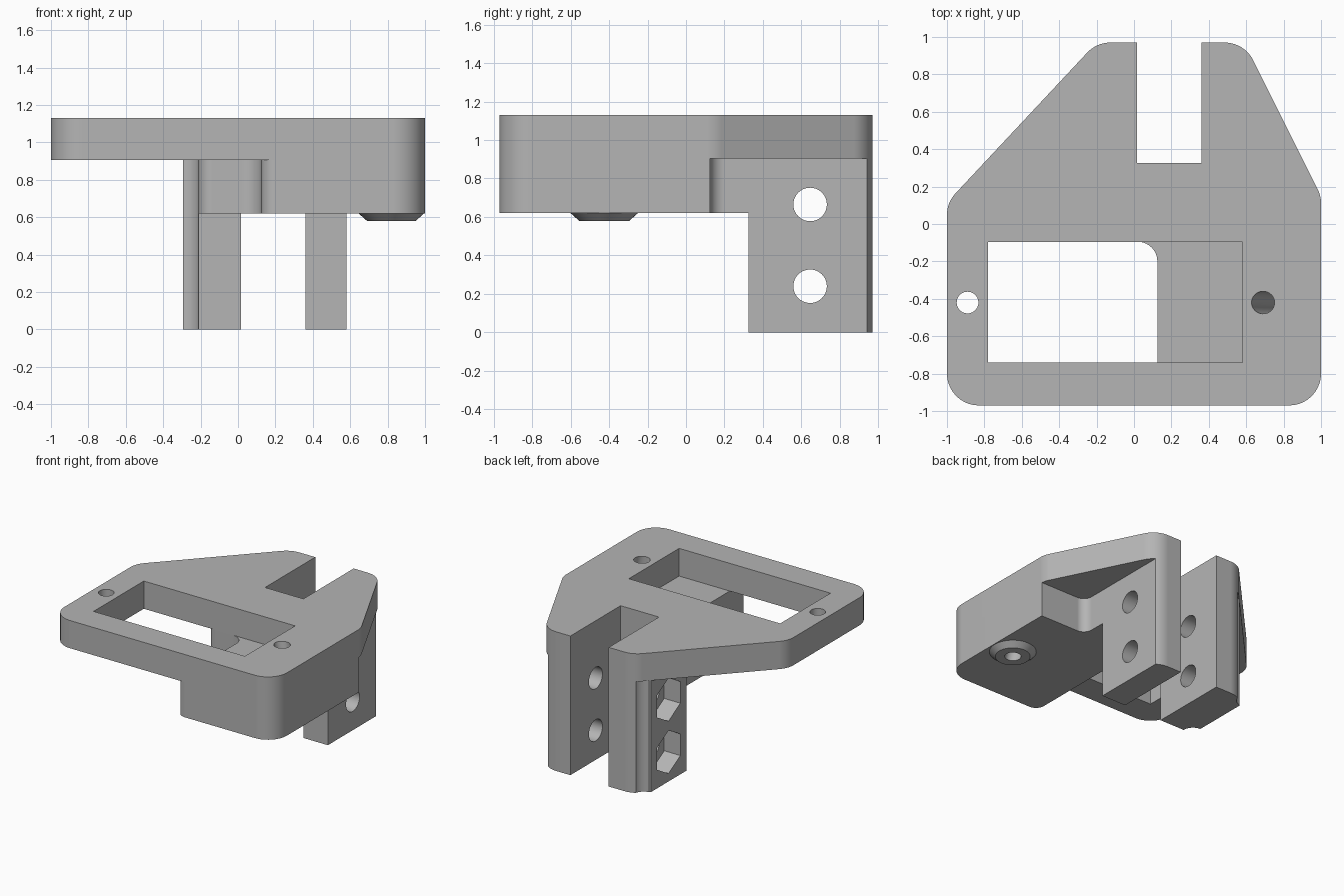
import bpy, bmesh, math
from mathutils import Vector, Matrix

cube = bpy.data.objects.get("Cube")
if cube:
    bpy.data.objects.remove(cube, do_unlink=True)

grey = bpy.data.materials.new("plain_grey")
grey.use_nodes = True
colour = (0.46, 0.46, 0.46, 1)
grey.diffuse_color = colour
grey.node_tree.nodes["Principled BSDF"].inputs["Base Color"].default_value = colour


def rounded(corners, steps=10):
    """Turn (x, y, radius) corners into a profile with arcs at the corners."""
    points = []
    for i, (x, y, r) in enumerate(corners):
        p = Vector((x, y))
        if r == 0:
            points.append(p)
            continue
        a = (Vector(corners[i - 1][:2]) - p).normalized()
        b = (Vector(corners[(i + 1) % len(corners)][:2]) - p).normalized()
        half = a.angle(b) / 2
        centre = p + (a + b).normalized() * (r / math.sin(half))
        start = p + a * (r / math.tan(half)) - centre
        end = p + b * (r / math.tan(half)) - centre
        turn = start.angle_signed(end)
        for k in range(steps + 1):
            points.append(centre + Matrix.Rotation(-turn * k / steps, 2) @ start)
    return points


def make(name, bm):
    bmesh.ops.recalc_face_normals(bm, faces=bm.faces)
    mesh = bpy.data.meshes.new(name)
    bm.to_mesh(mesh)
    bm.free()
    obj = bpy.data.objects.new(name, mesh)
    bpy.context.collection.objects.link(obj)
    mesh.materials.append(grey)
    return obj


def prism(name, corners, low, high):
    bm = bmesh.new()
    face = bm.faces.new([bm.verts.new((p.x, p.y, low)) for p in rounded(corners)])
    top = bmesh.ops.extrude_face_region(bm, geom=[face])["geom"]
    bmesh.ops.translate(bm, vec=(0, 0, high - low),
                        verts=[v for v in top if isinstance(v, bmesh.types.BMVert)])
    return make(name, bm)


def box(name, x0, x1, y0, y1, z0, z1):
    return prism(name, [(x0, y0, 0), (x1, y0, 0), (x1, y1, 0), (x0, y1, 0)], z0, z1)


def rod(name, start, end, r0, r1=None, sides=40):
    """Cylinder, cone or hexagonal bar between two points."""
    start, end = Vector(start), Vector(end)
    axis = end - start
    bm = bmesh.new()
    turn = axis.to_track_quat('Z', 'Y').to_matrix().to_4x4()
    bmesh.ops.create_cone(bm, cap_ends=True, segments=sides, radius1=r0,
                          radius2=r0 if r1 is None else r1, depth=axis.length,
                          matrix=Matrix.Translation((start + end) / 2) @ turn)
    return make(name, bm)


def combine(obj, cutters, operation='DIFFERENCE'):
    bpy.context.view_layer.objects.active = obj
    for cutter in cutters:
        mod = obj.modifiers.new("cut", 'BOOLEAN')
        mod.operation = operation
        mod.solver = 'EXACT'
        mod.object = cutter
        bpy.ops.object.modifier_apply(modifier=mod.name)


# Main outline shared by the plate and the backs of the arms
R = 0.17
outline = [(-1, -0.97, R), (1, -0.97, R), (1, 0.15, R),
           (0.59, 0.97, R), (-0.2, 0.97, R), (-1, 0.115, R)]
FLOOR, BLOCK = 0.905, 0.62

plate = prism("top_plate", outline, FLOOR, 1.13)

# Lower block: front corner, mid web and concave fillets
block = prism("lower_block", [
    (0.125, -0.97, 0.075), (1, -0.97, R), (1, 0.125, 0), (0.58, 0.125, 0.075),
    (0.58, 0.325, 0), (-0.21, 0.325, 0), (-0.21, -0.095, 0.075),
    (0.125, -0.095, 0.105)], BLOCK, FLOOR)

# Clamp arms, the left-hand one with a flared pad for the nuts
wide_arm = prism("nut_arm", [
    (0.015, 0.325, 0), (0.015, 1.1, 0), (-0.21, 1.1, 0), (-0.21, 0.88, 0.084),
    (-0.295, 0.88, 0), (-0.295, 0.415, 0), (-0.21, 0.415, 0.084),
    (-0.21, 0.325, 0)], 0, FLOOR)
plain_arm = box("plain_arm", 0.36, 0.58, 0.325, 1.1, 0, FLOOR)

# Tapered boss under the block
boss = rod("screw_boss", (0.82, -0.425, 0.58), (0.82, -0.425, BLOCK), 0.13, 0.175)

# Cutters
envelope = prism("envelope_cutter", outline, -0.5, 2)
slot = box("slot_cutter", 0.015, 0.36, 0.325, 1.2, 0.5, 1.5)
window = box("window_cutter", -0.78, 0.58, -0.74, -0.095, 0.5, 1.5)
plate_hole = rod("plate_hole_cutter", (-0.89, -0.42, 0.5), (-0.89, -0.42, 1.5), 0.058)
top, bottom = Vector((0.69, -0.42, 1.13)), Vector((0.82, -0.425, 0.58))
reach = (top - bottom) * 0.3
slant_hole = rod("slanted_hole_cutter", bottom - reach, top + reach, 0.06)
bolts, nuts = [], []
for z in (0.24, 0.665):
    bolts.append(rod("bolt_cutter", (-1, 0.645, z), (1, 0.645, z), 0.087))
    nut = rod("nut_cutter", (-0.5, 0.645, z), (-0.15, 0.645, z), 0.175, sides=6)
    # Turn each hexagon so that a corner points up
    tip = max(v.co.z for v in nut.data.vertices) - z
    if tip < 0.17:
        spin = Matrix.Rotation(math.radians(30), 4, 'X')
        pivot = Matrix.Translation((0, 0.645, z))
        nut.data.transform(pivot @ spin @ pivot.inverted())
    nuts.append(nut)

for arm in (wide_arm, plain_arm):
    combine(arm, [envelope], 'INTERSECT')
    combine(arm, bolts)
combine(wide_arm, nuts)
combine(plate, [slot, window, plate_hole, slant_hole])
for part in (block, boss):
    combine(part, [slant_hole])

for cutter in [envelope, slot, window, plate_hole, slant_hole] + bolts + nuts:
    bpy.data.objects.remove(cutter, do_unlink=True)

# Smooth curved walls, crisp edges
parts = [plate, block, wide_arm, plain_arm, boss]
bpy.ops.object.select_all(action='DESELECT')
for part in parts:
    part.select_set(True)
bpy.context.view_layer.objects.active = plate
bpy.ops.object.shade_smooth_by_angle(angle=math.radians(25))
for part in parts:
    weighted = part.modifiers.new("even_normals", 'WEIGHTED_NORMAL')
    weighted.keep_sharp = True
